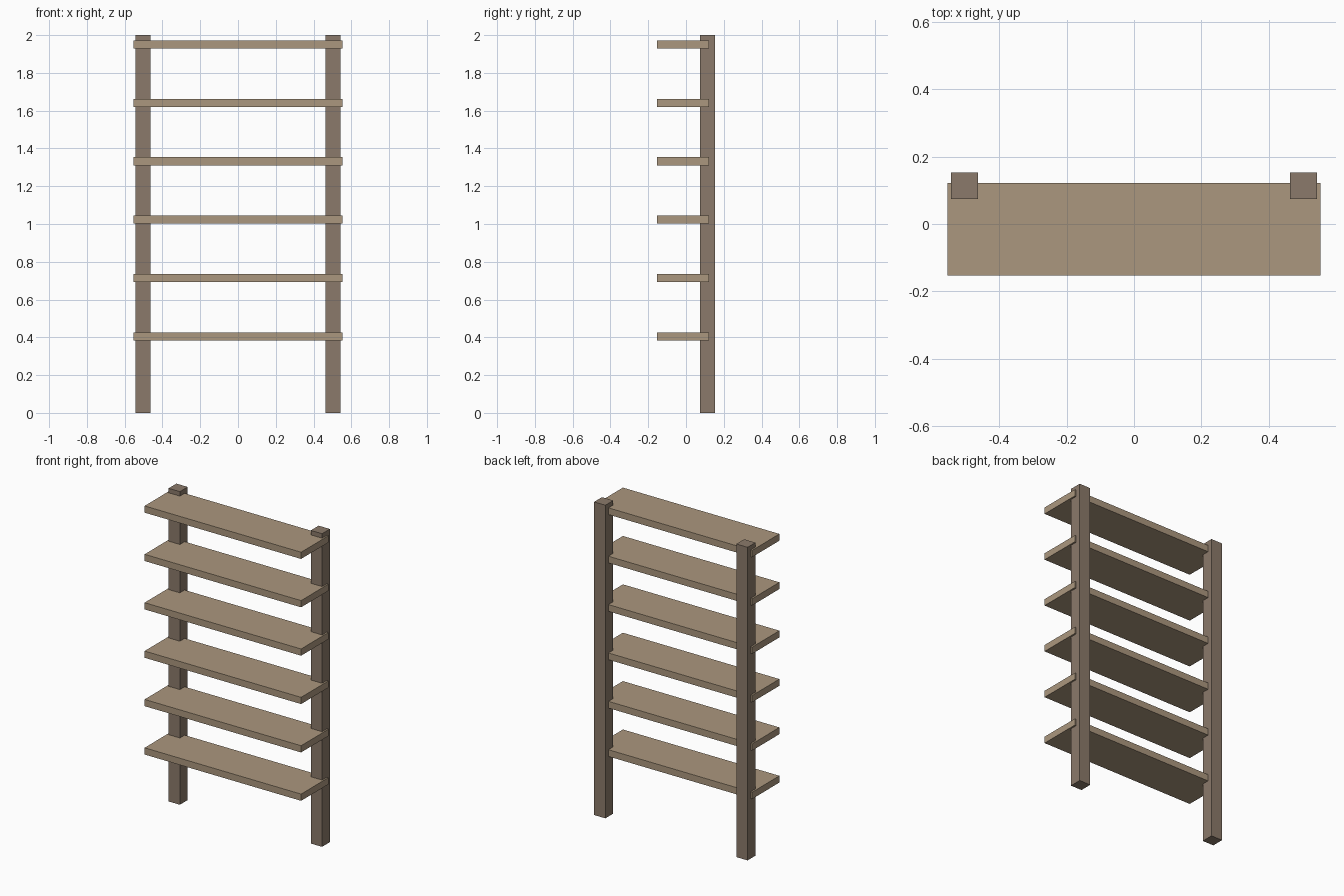
import bpy

if "Cube" in bpy.data.objects:
    bpy.data.objects.remove(bpy.data.objects["Cube"])


def material(name, color):
    mat = bpy.data.materials.new(name)
    mat.diffuse_color = color
    mat.use_nodes = True
    mat.node_tree.nodes["Principled BSDF"].inputs["Base Color"].default_value = mat.diffuse_color
    return mat


def box(name, lo, hi, mat):
    """Axis-aligned box between two corners."""
    center = [(a + b) / 2 for a, b in zip(lo, hi)]
    bpy.ops.mesh.primitive_cube_add(size=1, location=center)
    obj = bpy.context.object
    obj.name = name
    obj.scale = [b - a for a, b in zip(lo, hi)]
    bpy.ops.object.transform_apply(location=False, rotation=False, scale=True)
    obj.data.materials.append(mat)
    return obj


post_wood = material("post_wood", (0.26, 0.195, 0.145, 1))
shelf_wood = material("shelf_wood", (0.41, 0.31, 0.21, 1))

# Two square rear posts
for side, x in (("left", -0.5025), ("right", 0.5025)):
    box(f"{side}_post", (x - 0.04, 0.074, 0), (x + 0.04, 0.153, 2), post_wood)

# Six evenly spaced shelves, let into the posts
COUNT, FIRST_Z, LAST_Z, THICK = 6, 0.405, 1.95, 0.043
for i in range(COUNT):
    z = FIRST_Z + (LAST_Z - FIRST_Z) * i / (COUNT - 1)
    box(f"shelf_{i + 1}", (-0.553, -0.153, z - THICK / 2),
        (0.553, 0.122, z + THICK / 2), shelf_wood)
